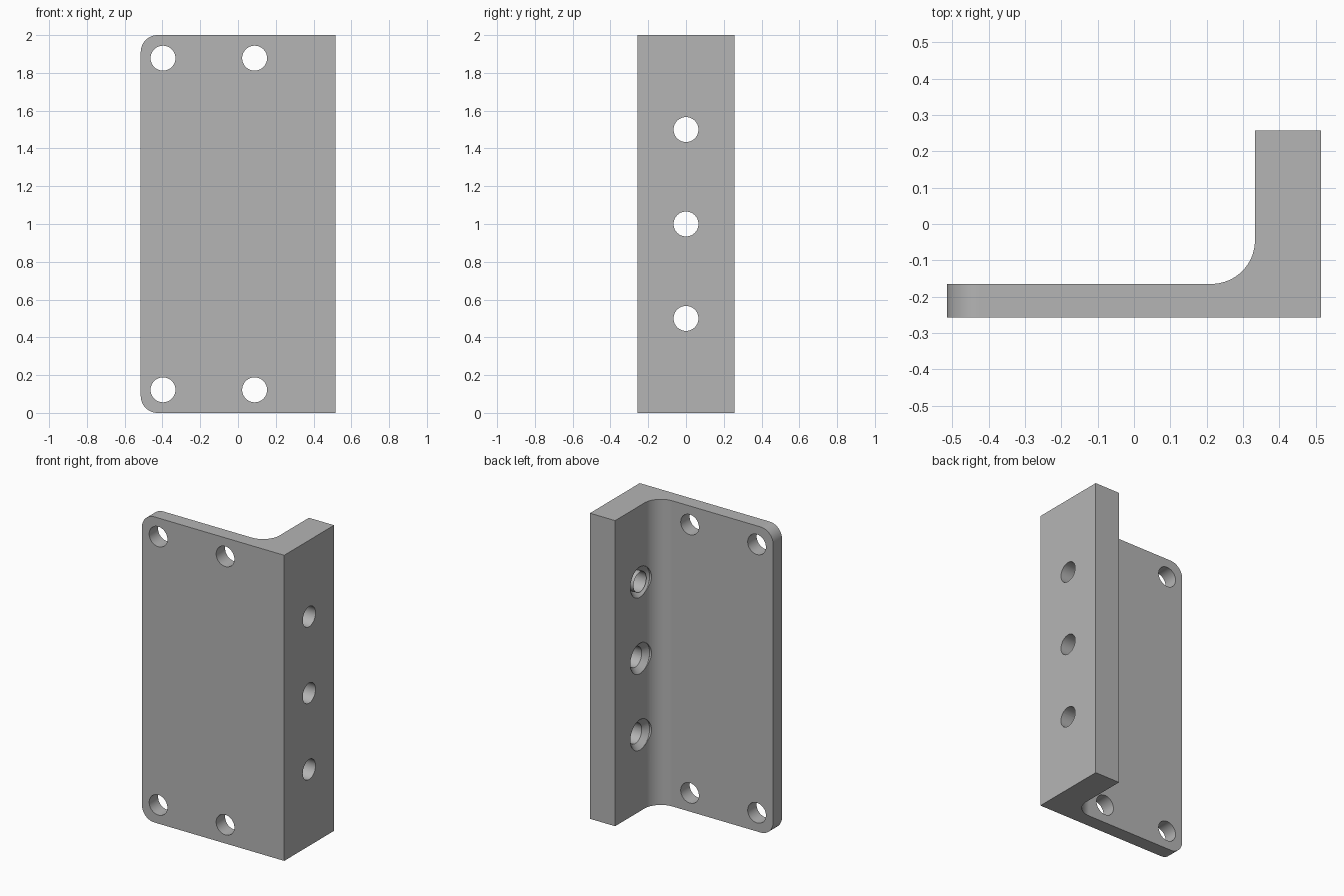
import bpy, bmesh, math
from mathutils import Matrix

cube = bpy.data.objects.get("Cube")
if cube:
    bpy.data.objects.remove(cube, do_unlink=True)

WIDTH, DEPTH, HEIGHT = 1.03, 0.515, 2.0
X, Y = WIDTH / 2, DEPTH / 2
PLATE_Y = -0.165      # rear face of the thin plate
WALL_X = 0.333        # inner face of the thick wall
FILLET = 0.12
HOLE_R, SINK_R = 0.066, 0.1

grey = bpy.data.materials.new("machined grey")
grey.use_nodes = True
grey.diffuse_color = (0.46, 0.46, 0.46, 1)
grey.node_tree.nodes["Principled BSDF"].inputs["Base Color"].default_value = (0.46, 0.46, 0.46, 1)


def add_object(name, bm):
    bmesh.ops.recalc_face_normals(bm, faces=bm.faces)
    mesh = bpy.data.meshes.new(name)
    bm.to_mesh(mesh)
    bm.free()
    mesh.materials.append(grey)
    obj = bpy.data.objects.new(name, mesh)
    bpy.context.collection.objects.link(obj)
    return obj


def add_cylinder(bm, r1, r2, start, end, matrix):
    """Cutter section running along local z from start to end."""
    bmesh.ops.create_cone(bm, cap_ends=True, segments=48, radius1=r1, radius2=r2,
                          depth=end - start,
                          matrix=matrix @ Matrix.Translation((0, 0, (start + end) / 2)))


def cut(target, cutter):
    bpy.context.view_layer.objects.active = target
    mod = target.modifiers.new("cut", "BOOLEAN")
    mod.operation = "DIFFERENCE"
    mod.solver = "EXACT"
    mod.object = cutter
    bpy.ops.object.modifier_apply(modifier=mod.name)
    bpy.data.objects.remove(cutter, do_unlink=True)


# L-shaped section with a filleted inner corner, extruded upward
profile = [(-X, -Y), (X, -Y), (X, Y), (WALL_X, Y)]
for i in range(17):
    a = -math.pi / 2 * i / 16
    profile.append((WALL_X - FILLET + FILLET * math.cos(a),
                    PLATE_Y + FILLET + FILLET * math.sin(a)))
profile.append((-X, PLATE_Y))

bm = bmesh.new()
base = bm.faces.new([bm.verts.new((x, y, 0)) for x, y in profile])
top = bmesh.ops.extrude_face_region(bm, geom=[base])["geom"]
bmesh.ops.translate(bm, vec=(0, 0, HEIGHT),
                    verts=[v for v in top if isinstance(v, bmesh.types.BMVert)])

# Rounded outer corners of the plate
corners = [e for e in bm.edges
           if all(abs(v.co.x + X) < 1e-4 for v in e.verts)
           and abs(e.verts[0].co.z - e.verts[1].co.z) < 1e-4]
bmesh.ops.bevel(bm, geom=corners, offset=0.09, offset_type="OFFSET",
                segments=12, profile=0.5, affect="EDGES")
bracket = add_object("angle_bracket", bm)

# Plain holes through the plate
for x in (-0.397, 0.088):
    for z in (0.122, HEIGHT - 0.122):
        bm = bmesh.new()
        turn = Matrix.Translation((x, 0, z)) @ Matrix.Rotation(math.pi / 2, 4, "X")
        add_cylinder(bm, HOLE_R, HOLE_R, 0.1, 0.4, turn)
        cut(bracket, add_object("plate_hole_cutter", bm))

# Countersunk holes through the wall, cleared through the fillet
for z in (0.5, 1.0, 1.5):
    turn = Matrix.Translation((0, 0, z)) @ Matrix.Rotation(math.pi / 2, 4, "Y")
    sink_depth = SINK_R - HOLE_R
    sections = [(HOLE_R, HOLE_R, 0.25, 0.6),
                (SINK_R, HOLE_R, WALL_X, WALL_X + sink_depth),
                (SINK_R, SINK_R, 0.25, WALL_X + 0.0005)]
    for section in sections:
        bm = bmesh.new()
        add_cylinder(bm, *section, turn)
        cut(bracket, add_object("wall_hole_cutter", bm))

# Smooth round surfaces, crisp edges
bpy.ops.object.select_all(action="DESELECT")
bracket.select_set(True)
bpy.context.view_layer.objects.active = bracket
bpy.ops.object.shade_smooth_by_angle(angle=math.radians(25))
weighted = bracket.modifiers.new("flat faces stay flat", "WEIGHTED_NORMAL")
weighted.keep_sharp = True
